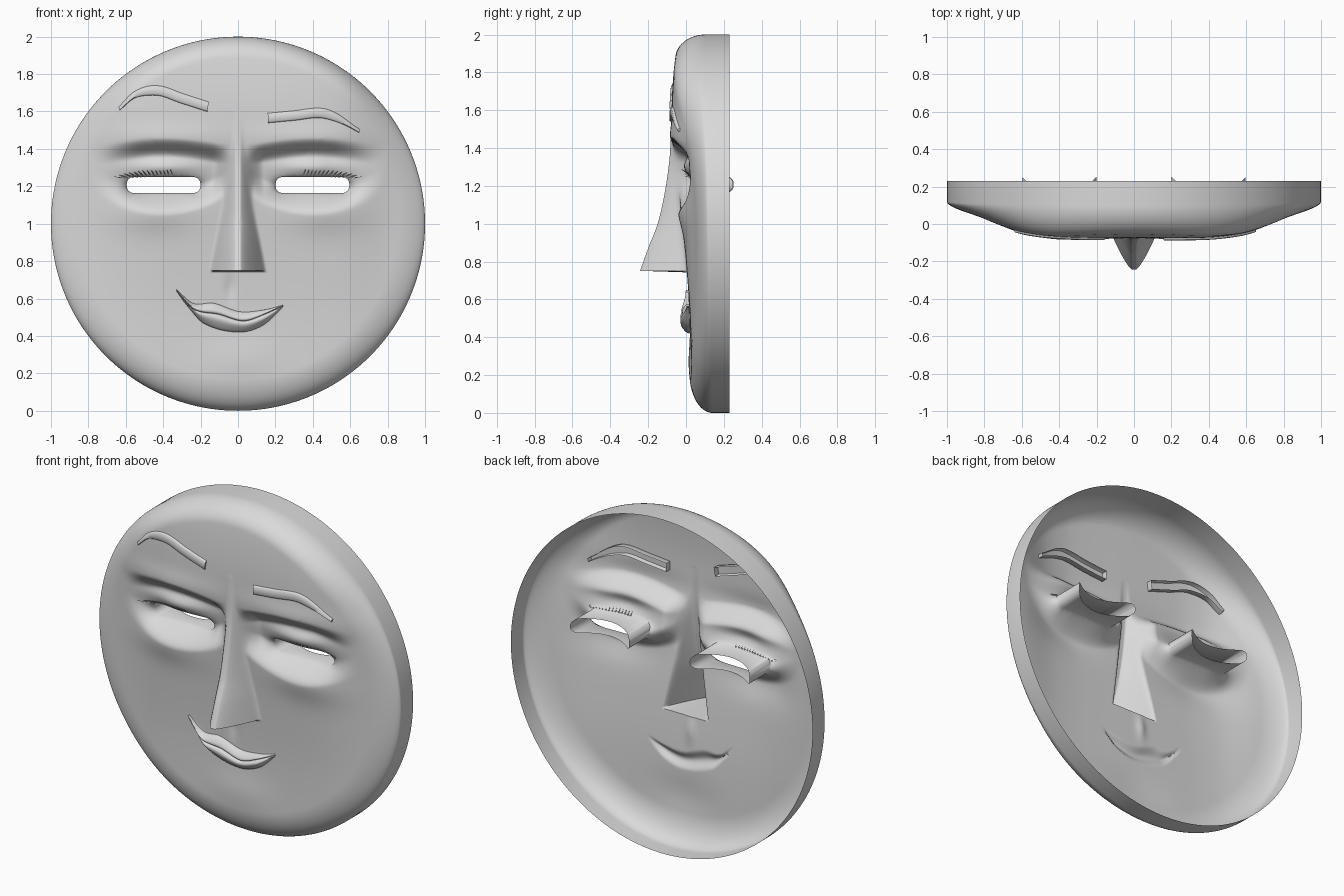
import bpy, bmesh, math
from math import sin, cos, pi, exp, sqrt

if "Cube" in bpy.data.objects:
    bpy.data.objects.remove(bpy.data.objects["Cube"])

grey = bpy.data.materials.new("plain_grey")
grey.use_nodes = True
grey.diffuse_color = (0.7, 0.7, 0.7, 1)
grey.node_tree.nodes["Principled BSDF"].inputs["Base Color"].default_value = (0.7, 0.7, 0.7, 1)


def ramp(a, b, v):
    t = min(1, max(0, (v - a) / (b - a)))
    return t * t * (3 - 2 * t)


def bump(x, z, cx, cz, wx, wz):
    return exp(-((x - cx) / wx) ** 2 - ((z - cz) / wz) ** 2)


def spline(pts, x):
    """Smooth value at x through (x, value) points."""
    x = min(pts[-1][0], max(pts[0][0], x))
    last = len(pts) - 1
    i = 0
    while i < last - 1 and x > pts[i + 1][0]:
        i += 1

    def slope(k):
        a, b = pts[max(k - 1, 0)], pts[min(k + 1, last)]
        return (b[1] - a[1]) / (b[0] - a[0])
    h = pts[i + 1][0] - pts[i][0]
    t = (x - pts[i][0]) / h
    s = t * t * (3 - 2 * t)
    return (pts[i][1] * (1 - s) + pts[i + 1][1] * s
            + h * t * (1 - t) * ((1 - t) * slope(i) - t * slope(i + 1)))


CENTRE = [(0, .03), (.5, .02), (.8, .0), (1.1, -.03), (1.4, -.066), (1.6, -.075), (1.8, -.065), (2, -.04)]
SIDES = [(0, 0), (.3, .0), (.45, .04), (.6, .2), (.8, .64), (1, 1)]
NOSE = [(.75, -.243), (.87, -.2), (1, -.15), (1.15, -.115), (1.3, -.092), (1.42, -.08), (1.6, -.06)]
LIP_TOP = [(-.33, .65), (-.24, .575), (-.13, .575), (.01, .53), (.14, .54), (.24, .565)]
LIP_MID = [(-.33, .645), (-.24, .545), (-.1, .515), (.03, .48), (.14, .515), (.24, .56)]
LIP_LOW = [(-.33, .64), (-.27, .56), (-.18, .465), (0, .42), (.13, .455), (.24, .555)]


def lip_fade(x):
    return ramp(-.34, -.2, x) * ramp(.25, .13, x)


def mouth_mound(x, z):
    if not -.33 < x < .24:
        return 0
    low, top = spline(LIP_LOW, x), spline(LIP_TOP, x)
    return .025 * lip_fade(x) * sin(pi * (z - low) / (top - low)) ** 2 if low < z < top else 0


def eye_distance(x, z):
    """Signed distance to the rounded eye slot."""
    qx, qz = abs(abs(x) - .398) - .159, abs(z - 1.207) - .005
    return math.hypot(max(qx, 0), max(qz, 0)) + min(max(qx, qz), 0) - .038


def face_y(x, z):
    """Depth of the mask's front surface."""
    ax, r = abs(x), math.hypot(x, z - 1)
    y = spline(CENTRE, z)
    y += (.08 - y) * spline(SIDES, ax)
    # brow ridge, cheeks and chin
    y -= .014 * bump(ax, z, .38, 1.46, .3, .07)
    y -= .02 * bump(ax, z, .46, 1.06, .2, .1)
    y -= .012 * bump(x, z, 0, .26, .2, .12)
    # eye socket with a rounded lid that overhangs the slot
    edge = 1.39 + .03 * sin(pi * min(1, max(0, (ax - .1) / .6)))
    low = 1.04 + .08 * ((ax - .4) / .3) ** 2
    socket = ramp(.02, .14, ax) * ramp(.8, .48, ax) * ramp(edge + .04, edge - .07, z) * ramp(low, low + .14, z)
    y += .085 * socket - .042 * bump(ax, z, .4, 1.3, .18, .055)
    y += .035 * exp(-max(eye_distance(x, z), 0) / .025) * ramp(1.27, 1.17, z)
    # mouth and the groove above it
    y -= mouth_mound(x, z)
    y += .01 * bump(x, z, -.04, .66, .03, .07)
    # nose wedge with a flat underside, blended into the face
    if .75 < z < 1.6 and ax < .3:
        width = .09 + .07 * ((1.38 - min(z, 1.38)) / .63) ** 1.4
        tip = spline(NOSE, z)
        s = max(0, ax - .012) / (width - .012)
        side = tip + (.04 - tip) * s ** 1.3
        k = .025
        h = max(0, k - abs(y - side)) / k
        y = min(y, side) - h * h * k / 4
    # rounded rim, tighter at the top
    start = .86 + .035 * (z - 1)
    t = min(1, max(0, (r - start) / (1 - start)))
    rim = max(y + .03, .12 - .02 * (z - 1))
    return y + (rim - y) * (1 - sqrt(1 - t * t))


def finish(name, bm, smooth=True):
    mesh = bpy.data.meshes.new(name)
    bm.to_mesh(mesh)
    bm.free()
    obj = bpy.data.objects.new(name, mesh)
    bpy.context.collection.objects.link(obj)
    mesh.materials.append(grey)
    if smooth:
        bpy.ops.object.select_all(action='DESELECT')
        obj.select_set(True)
        bpy.context.view_layer.objects.active = obj
        bpy.ops.object.shade_smooth_by_angle(angle=math.radians(55))


def loft(bm, rows):
    rows = [[bm.verts.new(p) for p in row] for row in rows]
    for a, b in zip(rows, rows[1:]):
        for j in range(len(a) - 1):
            bm.faces.new((a[j], b[j], b[j + 1], a[j + 1]))
    return rows


# Mask shell: rings, square near the nose and round further out, then a straight rim
SEG = 360
bm = bmesh.new()
radii = [.83 * k / 100 for k in range(1, 101)] + [.83 + .17 * sin(pi / 2 * k / 20) for k in range(1, 21)]
rings = []
for r in radii + [1]:
    square = min(1, max(0, (.8 - r) / .52))
    ring = []
    for k in range(SEG):
        c, s = cos(2 * pi * k / SEG), sin(2 * pi * k / SEG)
        grow = r * (1 - square + square / max(abs(c), abs(s)))
        x, z = grow * c, 1 + grow * s
        ring.append(bm.verts.new((x, .23 if len(rings) == len(radii) else face_y(x, z), z)))
    rings.append(ring)
pole = bm.verts.new((0, face_y(0, 1), 1))
for k in range(SEG):
    n = (k + 1) % SEG
    bm.faces.new((pole, rings[0][k], rings[0][n]))
    for inner, outer in zip(rings, rings[1:]):
        bm.faces.new((inner[k], outer[k], outer[n], inner[n]))

# Eye slots: open the faces, fit the border to the slot, extrude it backwards
holes = []
for f in bm.faces:
    c = f.calc_center_median()
    if eye_distance(c.x, c.z) < 0:
        holes.append(f)
bmesh.ops.delete(bm, geom=holes, context='FACES')
border = [e for e in bm.edges if e.is_boundary and e.verts[0].co.y < .2]
for v in {v for e in border for v in e.verts}:
    for _ in range(3):
        x, z, d = v.co.x, v.co.z, .0005
        dist = eye_distance(x, z)
        v.co.x -= dist * (eye_distance(x + d, z) - eye_distance(x - d, z)) / (2 * d)
        v.co.z -= dist * (eye_distance(x, z + d) - eye_distance(x, z - d)) / (2 * d)
    v.co.y = face_y(v.co.x, v.co.z)
for v in bmesh.ops.extrude_edge_only(bm, edges=border)["geom"]:
    if isinstance(v, bmesh.types.BMVert):
        v.co.y = .15 + .1 * ((abs(v.co.x) - .4) / .197) ** 2
finish("mask_shell", bm)

# Lips: rounded strips between two mouth curves
for name, low, top, height in (("upper_lip", LIP_MID, LIP_TOP, .024), ("lower_lip", LIP_LOW, LIP_MID, .026)):
    rows = []
    for i in range(61):
        x = -.33 + .57 * i / 60
        a, b = spline(low, x), spline(top, x)
        h = .012 + (height - .012) * lip_fade(x)
        row = []
        for j in range(11):
            z = a + (b - a) * (1 - cos(pi * j / 10)) / 2
            row.append((x, face_y(x, z) - .001 - h * sin(pi * j / 10) ** .8, z))
        rows.append(row)
    bm = bmesh.new()
    loft(bm, rows)
    finish(name, bm)


# Eyebrows: raised strips that follow the forehead, hollow behind
def eyebrow(name, path, steps=32):
    rows = []
    x0, x1 = path[0][0], path[-1][0]
    for k in range(steps + 1):
        t = k / steps
        x = x0 + (x1 - x0) * t
        z = spline(path, x)
        dz = (spline(path, x + .002) - spline(path, x - .002)) / .004
        outer = t if x0 > 0 else 1 - t
        w = (.026 - .017 * ramp(.6, 1, outer)) / sqrt(1 + dz * dz)
        row = []
        for side, back in ((-1, .035), (-1, -.005), (-.7, -.011), (.7, -.011), (1, -.005), (1, .035)):
            px, pz = x - side * dz * w, z + side * w
            row.append((px, face_y(px, pz) + back, pz))
        rows.append(row)
    bm = bmesh.new()
    rows = loft(bm, rows)
    bm.faces.new(rows[0])
    bm.faces.new(rows[-1][::-1])
    bmesh.ops.recalc_face_normals(bm, faces=bm.faces[:])
    finish(name, bm)


eyebrow("right_eyebrow", [(-.635, 1.615), (-.55, 1.69), (-.43, 1.712), (-.3, 1.67), (-.16, 1.625)])
eyebrow("left_eyebrow", [(.16, 1.565), (.3, 1.578), (.44, 1.592), (.53, 1.565), (.65, 1.495)])

# Eyelashes: thin spikes fanning outwards along each upper lid
for name, side in (("right_eyelashes", -1), ("left_eyelashes", 1)):
    bm = bmesh.new()
    for k in range(14):
        t = k / 13
        x = .35 + .25 * t
        z = 1.254 - .012 * t ** 4
        y = face_y(x, z)
        base = [bm.verts.new((side * (x + .008 * cos(a)), y + .008, z + .006 * sin(a)))
                for a in (0, 2 * pi / 3, 4 * pi / 3)]
        tip = bm.verts.new((side * (x + .01 + .055 * t ** 2), y - .045, z + .036 - .026 * t ** 3))
        for j in range(3):
            bm.faces.new((base[j], base[(j + 1) % 3], tip))
        bm.faces.new(base[::-1])
    bmesh.ops.recalc_face_normals(bm, faces=bm.faces[:])
    finish(name, bm, smooth=False)
